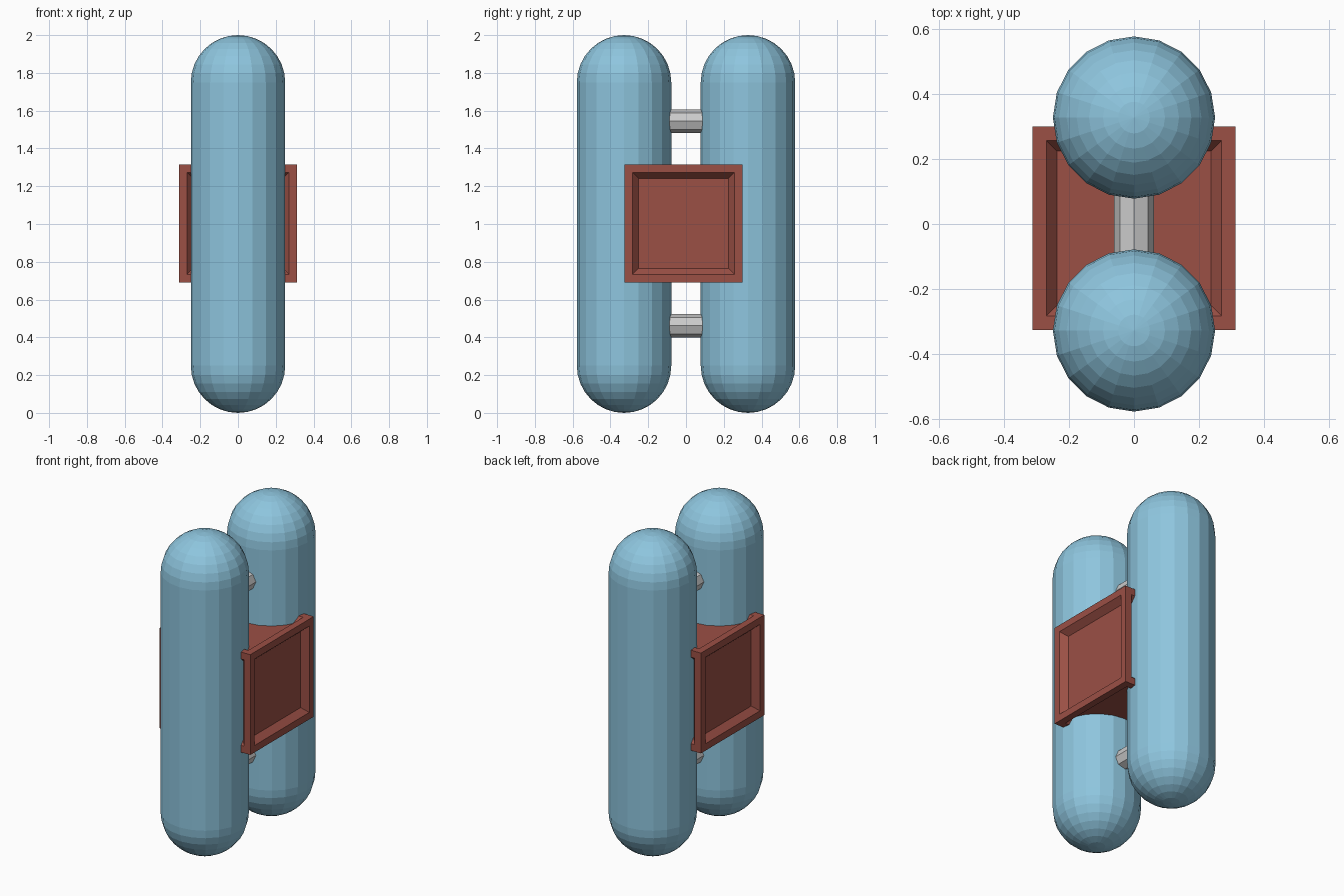
import bpy, bmesh
from math import sin, cos, pi
from mathutils import Vector, Matrix

if "Cube" in bpy.data.objects:
    bpy.data.objects.remove(bpy.data.objects["Cube"])


def make_object(name, bm, color=None):
    bmesh.ops.recalc_face_normals(bm, faces=bm.faces)
    mesh = bpy.data.meshes.new(name)
    bm.to_mesh(mesh)
    bm.free()
    if color:
        mat = bpy.data.materials.new(name + "_paint")
        mat.diffuse_color = (*color, 1)
        mat.use_nodes = True
        mat.node_tree.nodes["Principled BSDF"].inputs["Base Color"].default_value = mat.diffuse_color
        mesh.materials.append(mat)
    obj = bpy.data.objects.new(name, mesh)
    bpy.context.collection.objects.link(obj)
    return obj


def capsule(name, y, radius=0.25, height=2.0, sides=20, rings=8):
    # Half profile from bottom pole to top pole, spun around the vertical axis
    bottom = [(radius * sin(pi / 2 * i / rings), radius - radius * cos(pi / 2 * i / rings))
              for i in range(rings + 1)]
    profile = bottom + [(r, height - z) for r, z in reversed(bottom)]
    bm = bmesh.new()
    verts = [bm.verts.new((r, y, z)) for r, z in profile]
    edges = [bm.edges.new(pair) for pair in zip(verts, verts[1:])]
    bmesh.ops.spin(bm, geom=verts + edges, cent=(0, y, 0), axis=(0, 0, 1),
                   angle=2 * pi, steps=sides, use_duplicate=False)
    bmesh.ops.remove_doubles(bm, verts=bm.verts, dist=0.0005)
    return make_object(name, bm, (0.27, 0.56, 0.73))


def rod(name, z, radius=0.062, length=0.4):
    bm = bmesh.new()
    bmesh.ops.create_cone(bm, cap_ends=True, segments=8, radius1=radius, radius2=radius,
                          depth=length,
                          matrix=Matrix.Translation((0, 0, z)) @ Matrix.Rotation(pi / 2, 4, 'X'))
    return make_object(name, bm)


# Twin tanks
capsule("front_tank", -0.328)
capsule("back_tank", 0.328)

# Connecting rods between the tanks
rod("upper_rod", 1.545)
rod("lower_rod", 0.462)

# Central box with a bevelled recess in every face
bm = bmesh.new()
bmesh.ops.create_cube(bm, size=0.626, matrix=Matrix.Translation((0, -0.013, 1.003)))
panels = list(bm.faces)
bmesh.ops.inset_individual(bm, faces=panels, thickness=0.061)
bmesh.ops.inset_individual(bm, faces=panels, thickness=0.046)
bm.normal_update()
for face in panels:
    offset = face.normal * -0.038
    bmesh.ops.translate(bm, verts=face.verts, vec=Vector(offset))
make_object("center_box", bm, (0.33, 0.08, 0.06))
